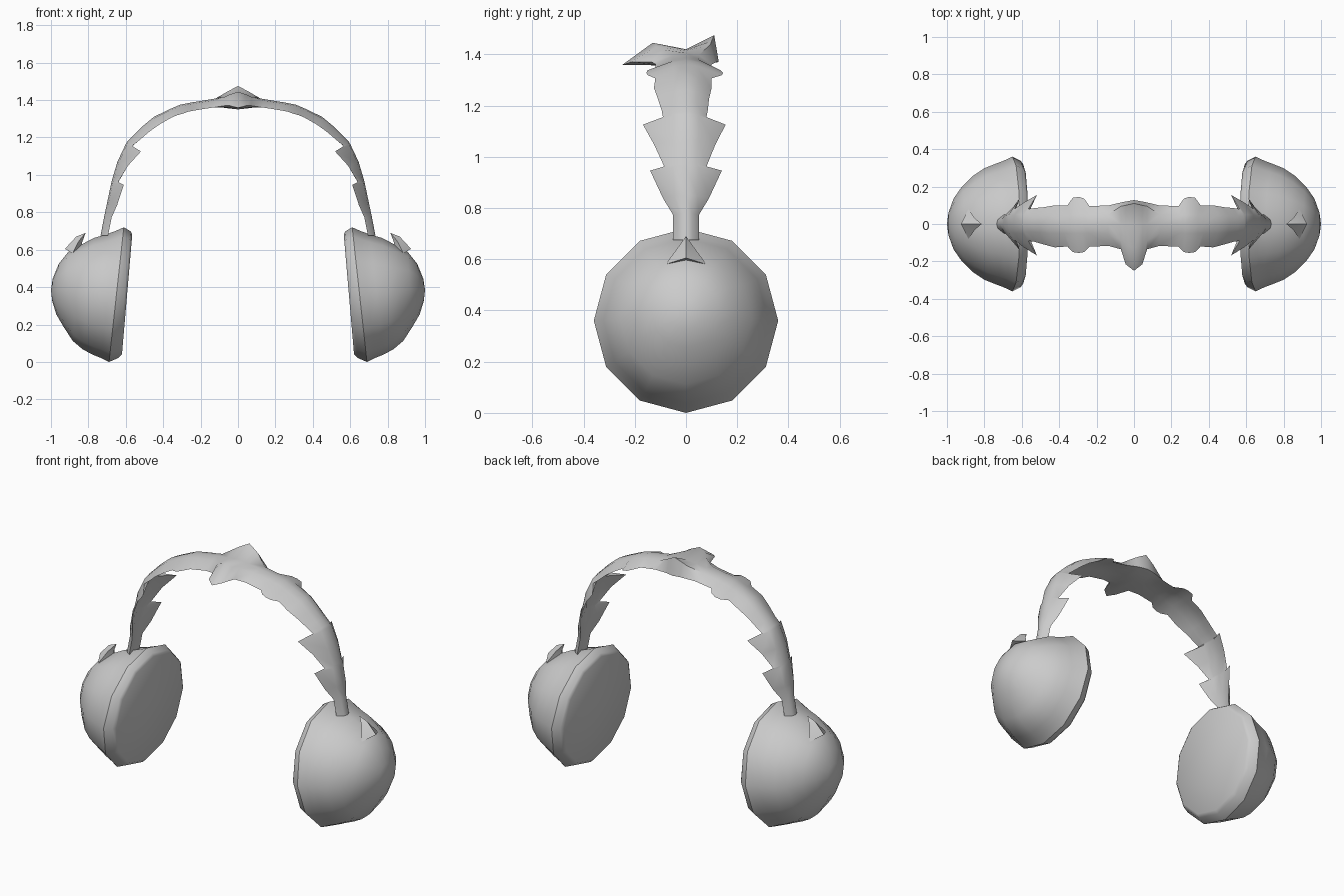
import bpy, bmesh, math
from mathutils import Vector

grey = bpy.data.materials.new("soft_grey")
grey.diffuse_color = (0.6, 0.6, 0.6, 1)


def make_part(name, verts, faces, angle):
    """Mesh for the +x half, mirrored across x = 0 and smooth shaded."""
    me = bpy.data.meshes.new(name)
    bm = bmesh.new()
    vs = [bm.verts.new(v) for v in verts]
    for f in faces:
        bm.faces.new([vs[i] for i in f])
    bmesh.ops.recalc_face_normals(bm, faces=bm.faces)
    bm.to_mesh(me)
    bm.free()
    me.materials.append(grey)
    ob = bpy.data.objects.new(name, me)
    bpy.context.collection.objects.link(ob)
    mod = ob.modifiers.new("mirror", "MIRROR")
    mod.use_clip = True
    bpy.ops.object.select_all(action="DESELECT")
    ob.select_set(True)
    bpy.context.view_layer.objects.active = ob
    bpy.ops.object.shade_smooth_by_angle(angle=math.radians(angle))
    return ob


def loft(n, count):
    """Quads joining consecutive closed rings of n points."""
    return [(r * n + i, r * n + (i + 1) % n, (r + 1) * n + (i + 1) % n, (r + 1) * n + i)
            for r in range(count - 1) for i in range(n)]


# Ear cups: twelve-sided tilted domes; rings of (x, centre z, radius, tilt)
N = 12
rings = [(0.593, 0.36, 0.32, 0.086), (0.606, 0.36, 0.338, 0.095), (0.65, 0.36, 0.36, 0.11),
         (0.695, 0.36, 0.339, 0.11), (0.74, 0.36, 0.322, 0.11), (0.80, 0.365, 0.298, 0.1),
         (0.86, 0.37, 0.258, 0.09), (0.92, 0.39, 0.20, 0.07), (0.965, 0.39, 0.135, 0.05),
         (0.992, 0.385, 0.06, 0.02)]
verts = []
for x, cz, r, tilt in rings:
    for i in range(N):
        a = 2 * math.pi * i / N
        verts.append((x - tilt * r * math.cos(a), r * math.sin(a), cz + r * math.cos(a)))
faces = loft(N, len(rings)) + [tuple(range(N))]
verts.append((1.0, 0, 0.385))
last = (len(rings) - 1) * N
faces += [(last + i, last + (i + 1) % N, len(verts) - 1) for i in range(N)]
make_part("ear_cup", verts, faces, 45)

# Curled thorn on top of each cup, pointing inward
thorn = [(0.815, 0, 0.69), (0.865, 0, 0.67), (0.925, 0, 0.605), (0.85, 0.03, 0.648),
         (0.885, 0.08, 0.58), (0.85, -0.03, 0.648), (0.885, -0.08, 0.58), (0.835, 0, 0.635),
         (0.83, 0, 0.58)]
make_part("cup_thorn", thorn,
          [(0, 1, 3), (1, 2, 4, 3), (0, 5, 1), (1, 5, 6, 2), (0, 3, 7), (0, 7, 5),
           (3, 4, 8, 7), (5, 7, 8, 6), (2, 6, 8, 4)], 50)

# Headband: ridge x, ridge z, back half width, front half width, edge drop
band = [(0.735, 0.675, 0.05, 0.05, 0.04), (0.715, 0.78, 0.05, 0.05, 0.04),
        (0.700, 0.85, 0.09, 0.09, 0.055), (0.677, 0.96, 0.14, 0.14, 0.068),
        (0.674, 0.972, 0.08, 0.085, 0.035), (0.645, 1.07, 0.115, 0.125, 0.06),
        (0.60, 1.165, 0.155, 0.168, 0.09), (0.592, 1.178, 0.08, 0.09, 0.035),
        (0.56, 1.21, 0.085, 0.095, 0.04), (0.51, 1.26, 0.09, 0.11, 0.045),
        (0.45, 1.31, 0.10, 0.125, 0.05), (0.375, 1.347, 0.10, 0.12, 0.045),
        (0.345, 1.36, 0.14, 0.15, 0.045), (0.31, 1.375, 0.145, 0.155, 0.05),
        (0.275, 1.382, 0.135, 0.15, 0.045), (0.245, 1.388, 0.095, 0.12, 0.045),
        (0.14, 1.405, 0.10, 0.118, 0.045)]
verts = []
for i, (x, z, back, front, drop) in enumerate(band):
    a, b = band[max(i - 1, 0)], band[min(i + 1, len(band) - 1)]
    t = Vector((b[0] - a[0], 0, b[1] - a[1])).normalized()
    inward = Vector((-t.z, 0, t.x))          # toward the wearer's head
    if inward.dot(Vector((-x, 0, 0.6 - z))) < 0:
        inward = -inward
    if i == 0:
        inward = Vector((-1, 0, 0))
    core = min(back, 0.1) * 0.5
    for y, d in ((back, drop), (core, 0.008), (0, 0), (-core, 0.008), (-front, drop),
                 (-core, 0.036), (0, 0.032), (core, 0.036)):
        verts.append(Vector((x, y, z)) + inward * d)

# Crown in the middle: raised back crest and a curled front tip
crown = [(0.07, [(0.115, 1.368), (0.095, 1.438), (0, 1.413), (-0.09, 1.418),
                 (-0.135, 1.37), (-0.09, 1.36), (0, 1.358), (0.07, 1.36)]),
         (0.045, [(0.12, 1.37), (0.10, 1.452), (0, 1.417), (-0.115, 1.43),
                  (-0.215, 1.37), (-0.12, 1.36), (0, 1.355), (0.07, 1.36)]),
         (0, [(0.128, 1.37), (0.11, 1.475), (0, 1.42), (-0.13, 1.445),
              (-0.25, 1.358), (-0.15, 1.358), (0, 1.35), (0.07, 1.36)])]
for x, pts in crown:
    verts += [(x, y, z) for y, z in pts]
faces = loft(8, len(band) + len(crown)) + [tuple(range(8))]
make_part("headband", verts, faces, 50)
